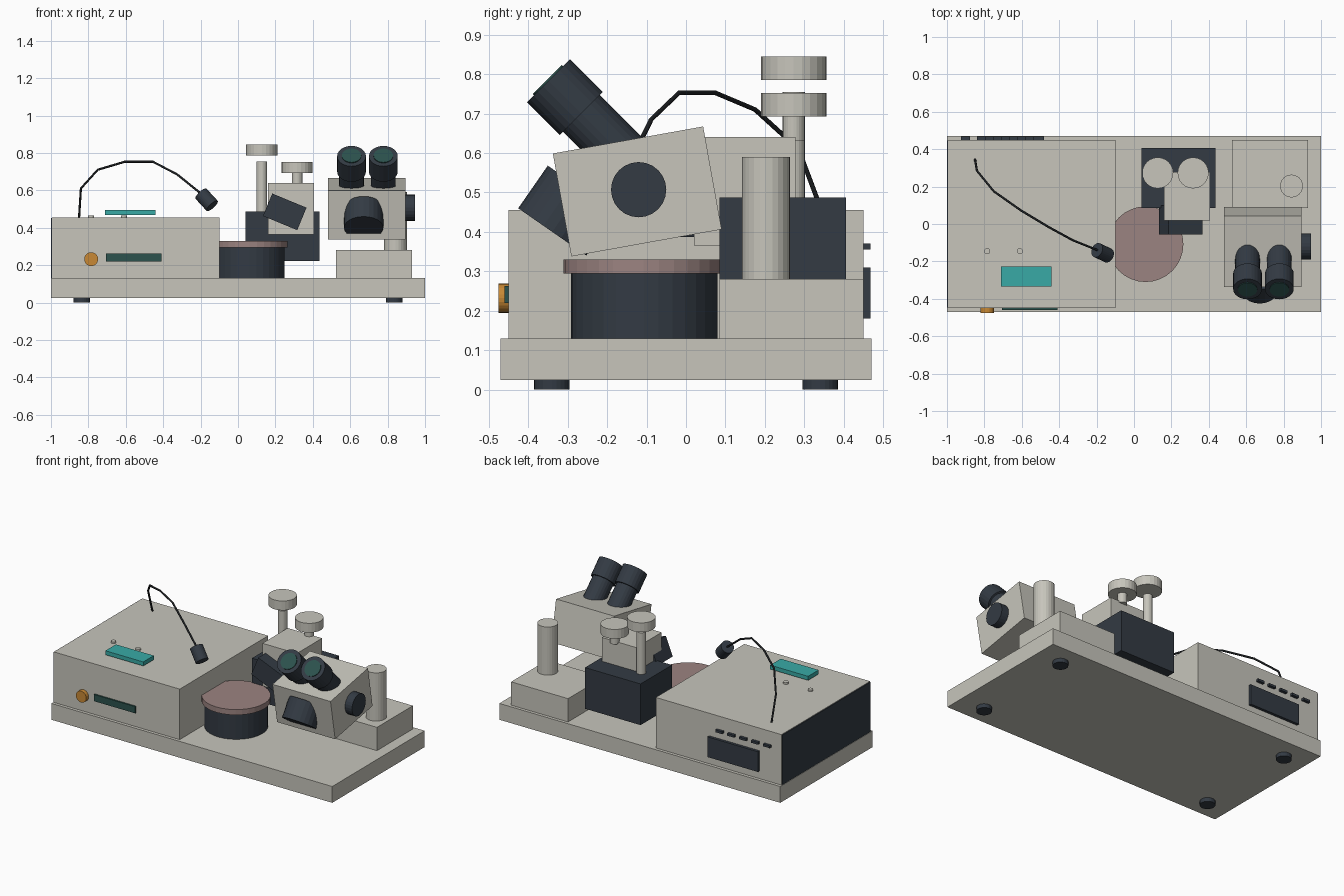
import bpy
from math import radians
from mathutils import Vector

cube = bpy.data.objects.get("Cube")
if cube:
    bpy.data.objects.remove(cube, do_unlink=True)


def material(name, rgb):
    m = bpy.data.materials.new(name)
    m.use_nodes = True
    m.diffuse_color = (*rgb, 1)
    m.node_tree.nodes["Principled BSDF"].inputs["Base Color"].default_value = (*rgb, 1)
    return m


IVORY = material("warm_grey", (0.57, 0.56, 0.50))
DARK = material("dark_slate", (0.033, 0.043, 0.057))
MAUVE = material("mauve", (0.33, 0.23, 0.22))
TEAL = material("teal", (0.04, 0.40, 0.38))
GREEN = material("deep_green", (0.025, 0.085, 0.075))
AMBER = material("amber", (0.58, 0.25, 0.035))
BLACK = material("cable_black", (0.012, 0.014, 0.016))


def finish(ob, name, mat):
    ob.name = name
    ob.data.materials.append(mat)
    return ob


def box(name, mat, x, y, z, rot=(0, 0, 0)):
    """Box from (min, max) ranges, rotated about its own centre."""
    ranges = (x, y, z)
    bpy.ops.mesh.primitive_cube_add(size=1, location=[(a + b) / 2 for a, b in ranges])
    ob = bpy.context.object
    ob.scale = [b - a for a, b in ranges]
    ob.rotation_euler = [radians(r) for r in rot]
    return finish(ob, name, mat)


def rod(name, mat, start, end, radius, sides=24):
    """Cylinder between two points."""
    a, b = Vector(start), Vector(end)
    bpy.ops.mesh.primitive_cylinder_add(vertices=sides, radius=radius,
                                        depth=(b - a).length, location=(a + b) / 2)
    ob = bpy.context.object
    ob.rotation_euler = (b - a).to_track_quat('Z', 'Y').to_euler()
    return finish(ob, name, mat)


def post(name, mat, x, y, z0, z1, radius, sides=24):
    return rod(name, mat, (x, y, z0), (x, y, z1), radius, sides)


# Base plate and feet
box("base_plate", IVORY, (-1, 1), (-0.47, 0.47), (0.025, 0.13))
for sx in (-1, 1):
    for sy in (-1, 1):
        post("foot", DARK, sx * 0.835, sy * 0.34, 0, 0.025, 0.045)

# Control case with its panels
box("control_case", IVORY, (-0.995, -0.1), (-0.45, 0.45), (0.13, 0.455))
box("side_panel", DARK, (-1, -0.993), (-0.447, 0.447), (0.132, 0.452))
box("front_slot", GREEN, (-0.705, -0.41), (-0.46, -0.45), (0.22, 0.263))
rod("front_dial", AMBER, (-0.785, -0.45, 0.232), (-0.785, -0.475, 0.232), 0.037)
box("display", TEAL, (-0.71, -0.44), (-0.335, -0.228), (0.469, 0.495))
for x in (-0.785, -0.61):
    post("button", IVORY, x, -0.145, 0.455, 0.466, 0.016)
box("back_panel", DARK, (-0.84, -0.48), (0.45, 0.468), (0.18, 0.31))
for i in range(5):
    x = -0.9 + i * 0.085
    box("back_socket", DARK, (x - 0.024, x + 0.024), (0.45, 0.468), (0.355, 0.37))

# Gooseneck lamp
path = [(-0.85, 0.345, 0.45), (-0.84, 0.285, 0.61), (-0.75, 0.175, 0.71),
        (-0.605, 0.073, 0.753), (-0.455, -0.017, 0.753), (-0.325, -0.088, 0.685),
        (-0.195, -0.14, 0.58)]
curve = bpy.data.curves.new("lamp_neck", 'CURVE')
curve.dimensions = '3D'
curve.bevel_depth = 0.006
curve.bevel_resolution = 2
curve.use_fill_caps = True
line = curve.splines.new('POLY')
line.points.add(len(path) - 1)
for p, co in zip(line.points, path):
    p.co = (*co, 1)
neck = bpy.data.objects.new("lamp_neck", curve)
bpy.context.collection.objects.link(neck)
curve.materials.append(BLACK)
rod("lamp_head", DARK, (-0.198, -0.14, 0.582), (-0.138, -0.168, 0.517), 0.04)

# Round stage
post("stage_drum", DARK, 0.062, -0.106, 0.13, 0.295, 0.186, 32)
post("stage_disc", MAUVE, 0.062, -0.108, 0.295, 0.33, 0.202, 32)

# Manipulator with two control knobs
box("manipulator_block", DARK, (0.04, 0.435), (0.085, 0.405), (0.222, 0.487))
box("manipulator_slide", IVORY, (0.16, 0.405), (0.02, 0.277), (0.365, 0.64))
box("tilted_clamp", DARK, (0.151, 0.349), (-0.056, 0.1), (0.42, 0.55), (0, 22.4, 0))
for x, bottom, top, cap in ((0.127, 0.48, 0.755, 0.785), (0.316, 0.63, 0.7, 0.692)):
    post("knob_stem", IVORY, x, 0.273, bottom, top, 0.028)
    post("knob_cap", IVORY, x, 0.273, cap, cap + 0.06, 0.083)

# Microscope stand and head
box("stand_block", IVORY, (0.525, 0.93), (0.085, 0.45), (0.13, 0.28))
post("stand_column", IVORY, 0.842, 0.203, 0.28, 0.59, 0.061)
box("microscope_head", IVORY, (0.482, 0.895), (-0.317, 0.07), (0.37, 0.635), (10.2, 0, 0))
rod("focus_knob", DARK, (0.89, -0.12, 0.507), (0.945, -0.12, 0.507), 0.07)
rod("front_barrel", DARK, (0.672, -0.339, 0.40), (0.672, -0.264, 0.508), 0.105)

# Paired eyepieces tilted towards the viewer
into = Vector((0, 1, -1)).normalized()
for x in (0.607, 0.777):
    tip = Vector((x, -0.348, 0.783))
    rod("eyepiece", DARK, tip, tip + into * 0.117, 0.077)
    rod("eyepiece_tube", DARK, tip + into * 0.11, tip + into * 0.36, 0.066)
    rod("eyepiece_lens", GREEN, tip - into * 0.005, tip + into * 0.004, 0.052)
